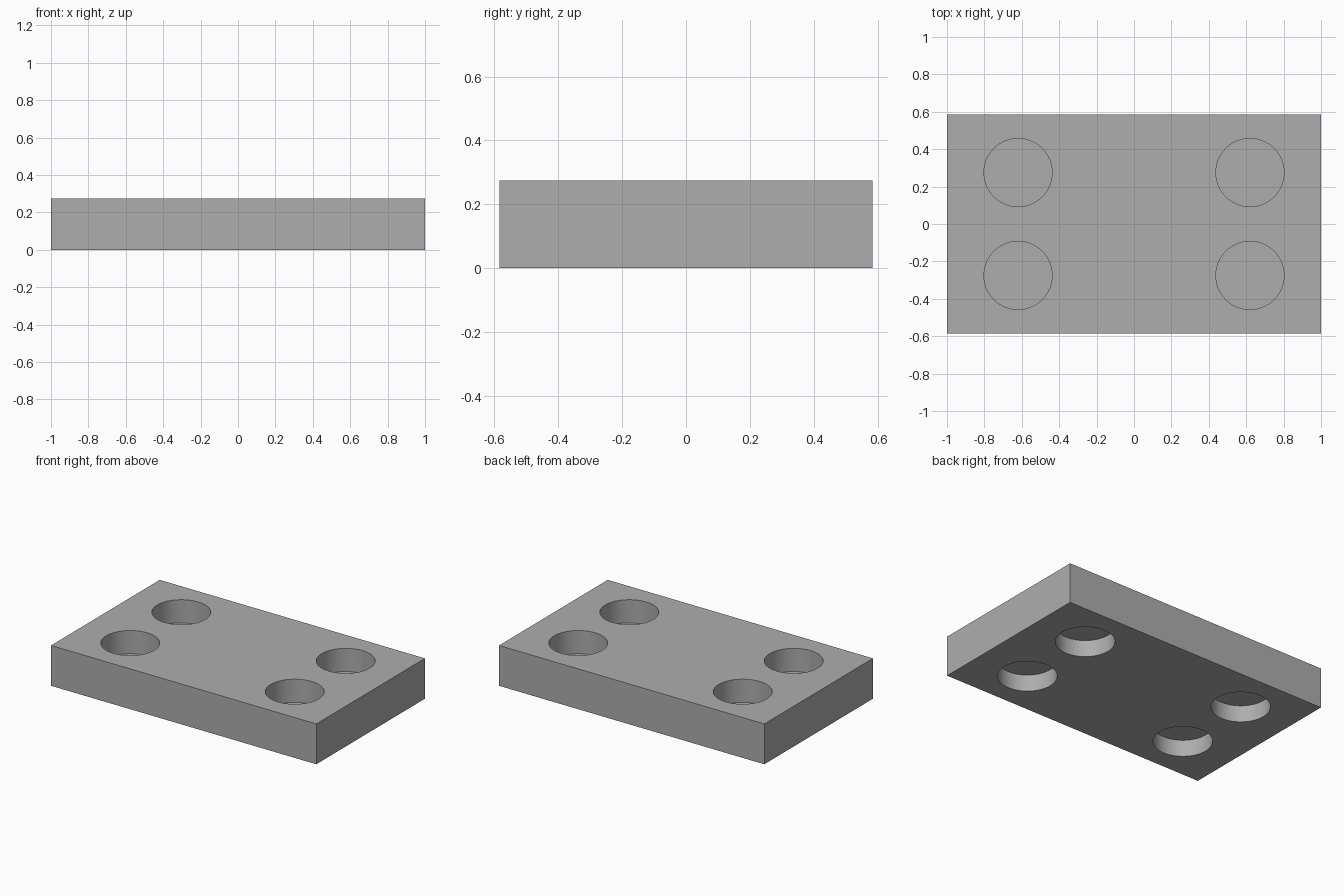
import bpy
import math

LENGTH, WIDTH, HEIGHT = 2.0, 1.17, 0.275
HOLE_X, HOLE_Y, RADIUS = 0.62, 0.275, 0.182
FLOOR_Z, CEILING_Z = 0.117, 0.113   # thin web left inside each hole

if "Cube" in bpy.data.objects:
    bpy.data.objects.remove(bpy.data.objects["Cube"], do_unlink=True)

grey = bpy.data.materials.new("plain grey")
grey.use_nodes = True
colour = (0.42, 0.42, 0.42, 1)
grey.diffuse_color = colour
grey.node_tree.nodes["Principled BSDF"].inputs["Base Color"].default_value = colour

# Plate
bpy.ops.mesh.primitive_cube_add(size=1, location=(0, 0, HEIGHT / 2))
plate = bpy.context.object
plate.name = "plate"
plate.scale = (LENGTH, WIDTH, HEIGHT)
bpy.ops.object.transform_apply(location=True, rotation=False, scale=True)
plate.data.materials.append(grey)


def cut_pocket(name, x, y, low, high):
    """Cut a round blind pocket between two heights."""
    bpy.ops.mesh.primitive_cylinder_add(
        vertices=96, radius=RADIUS, depth=high - low, location=(x, y, (low + high) / 2))
    cutter = bpy.context.object
    cutter.name = name
    cutter.data.materials.append(grey)
    cut = plate.modifiers.new(name, "BOOLEAN")
    cut.operation = "DIFFERENCE"
    cut.solver = "EXACT"
    cut.object = cutter
    bpy.context.view_layer.objects.active = plate
    bpy.ops.object.modifier_apply(modifier=cut.name)
    bpy.data.objects.remove(cutter, do_unlink=True)


# Pockets from above and below, one pair near each corner
for x in (-HOLE_X, HOLE_X):
    for y in (-HOLE_Y, HOLE_Y):
        cut_pocket("upper_pocket", x, y, FLOOR_Z, HEIGHT + 0.1)
        cut_pocket("lower_pocket", x, y, -0.1, CEILING_Z)

# Smooth hole walls with crisp rims
bpy.ops.object.select_all(action="DESELECT")
plate.select_set(True)
bpy.context.view_layer.objects.active = plate
bpy.ops.object.shade_smooth_by_angle(angle=math.radians(30))
